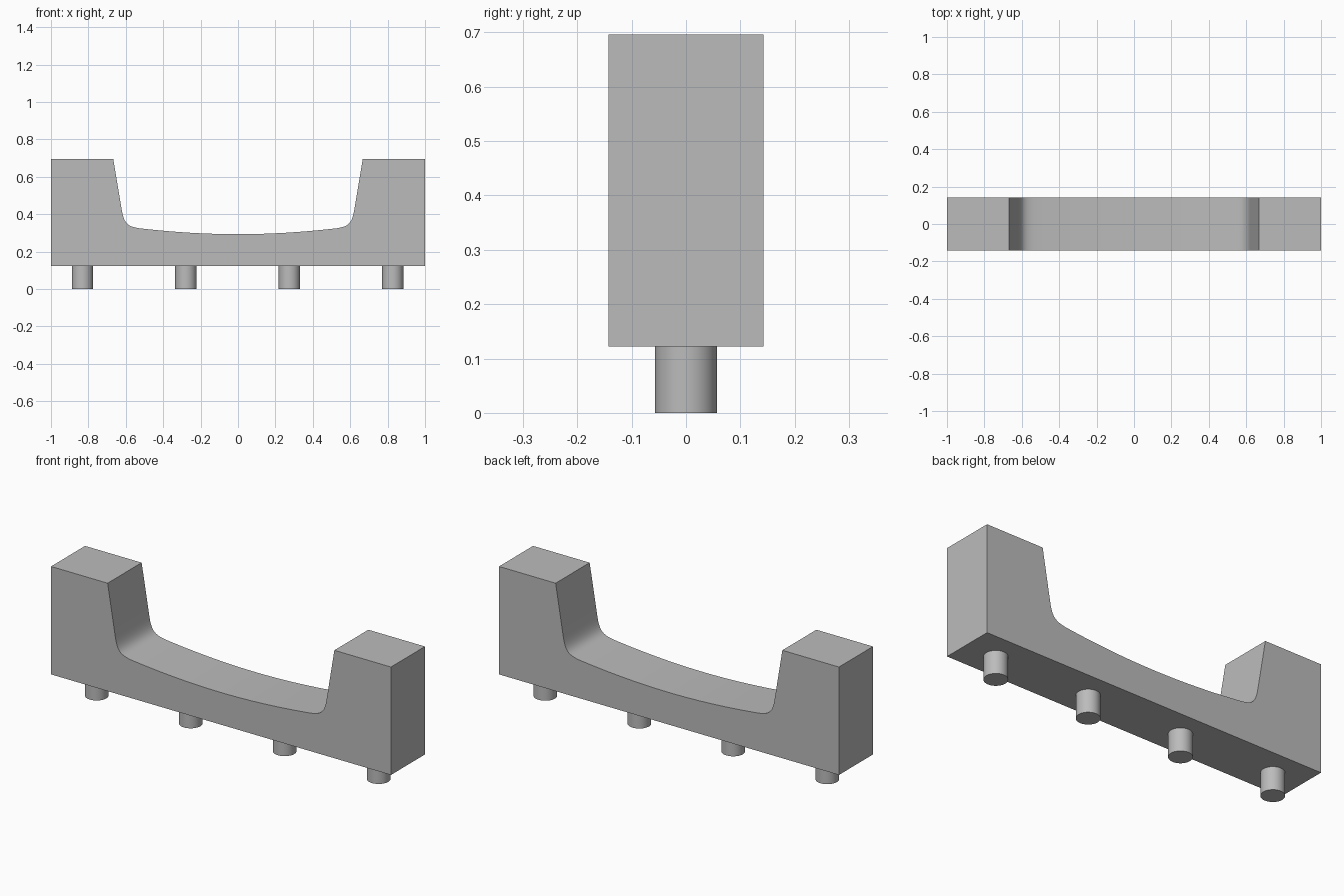
import bpy, bmesh
from mathutils import Vector
from mathutils.geometry import interpolate_bezier

old = bpy.data.objects.get("Cube")
if old:
    bpy.data.objects.remove(old, do_unlink=True)

BASE_Z, TOP_Z, HALF_DEPTH = 0.122, 0.696, 0.143
PEG_RADIUS, PEG_SPACING = 0.057, 0.553

grey = bpy.data.materials.new("plain grey")
grey.use_nodes = True
grey.diffuse_color = (0.5, 0.5, 0.5, 1)
grey.node_tree.nodes["Principled BSDF"].inputs["Base Color"].default_value = grey.diffuse_color


def finish(obj):
    """Apply the colour and smooth the curved sides, keeping edges sharp."""
    obj.data.materials.clear()
    obj.data.materials.append(grey)
    bpy.ops.object.select_all(action="DESELECT")
    obj.select_set(True)
    bpy.context.view_layer.objects.active = obj
    bpy.ops.object.shade_smooth_by_angle(angle=0.6)


def bezier(*points, steps):
    return interpolate_bezier(*[Vector((x, 0, z)) for x, z in points], steps)


# Left half of the cradle: sloped wall, tight corner, shallow sagging floor
corner = bezier((-0.622, 0.425), (-0.61, 0.35), (-0.59, 0.335), (-0.53, 0.325), steps=12)
floor = bezier((-0.53, 0.325), (-0.36, 0.305), (-0.18, 0.293), (0, 0.293), steps=14)
half = [Vector((-1, 0, BASE_Z)), Vector((-1, 0, TOP_Z)), Vector((-0.667, 0, TOP_Z))]
half += corner + floor[1:]
outline = half + [Vector((-p.x, 0, p.z)) for p in reversed(half[:-1])]

# Body: the mirrored outline extruded through the depth
bm = bmesh.new()
front = bm.faces.new([bm.verts.new((p.x, -HALF_DEPTH, p.z)) for p in outline])
extruded = bmesh.ops.extrude_face_region(bm, geom=[front], use_keep_orig=True)
back_verts = [g for g in extruded["geom"] if isinstance(g, bmesh.types.BMVert)]
bmesh.ops.translate(bm, verts=back_verts, vec=(0, 2 * HALF_DEPTH, 0))
bmesh.ops.recalc_face_normals(bm, faces=bm.faces)
mesh = bpy.data.meshes.new("cradle_body")
bm.to_mesh(mesh)
bm.free()
body = bpy.data.objects.new("cradle_body", mesh)
bpy.context.collection.objects.link(body)
finish(body)

# Row of round pegs under the body
for i in range(4):
    bpy.ops.mesh.primitive_cylinder_add(
        vertices=40, radius=PEG_RADIUS, depth=BASE_Z,
        location=((i - 1.5) * PEG_SPACING - 0.002, 0, BASE_Z / 2))
    peg = bpy.context.object
    peg.name = f"peg_{i + 1}"
    finish(peg)
